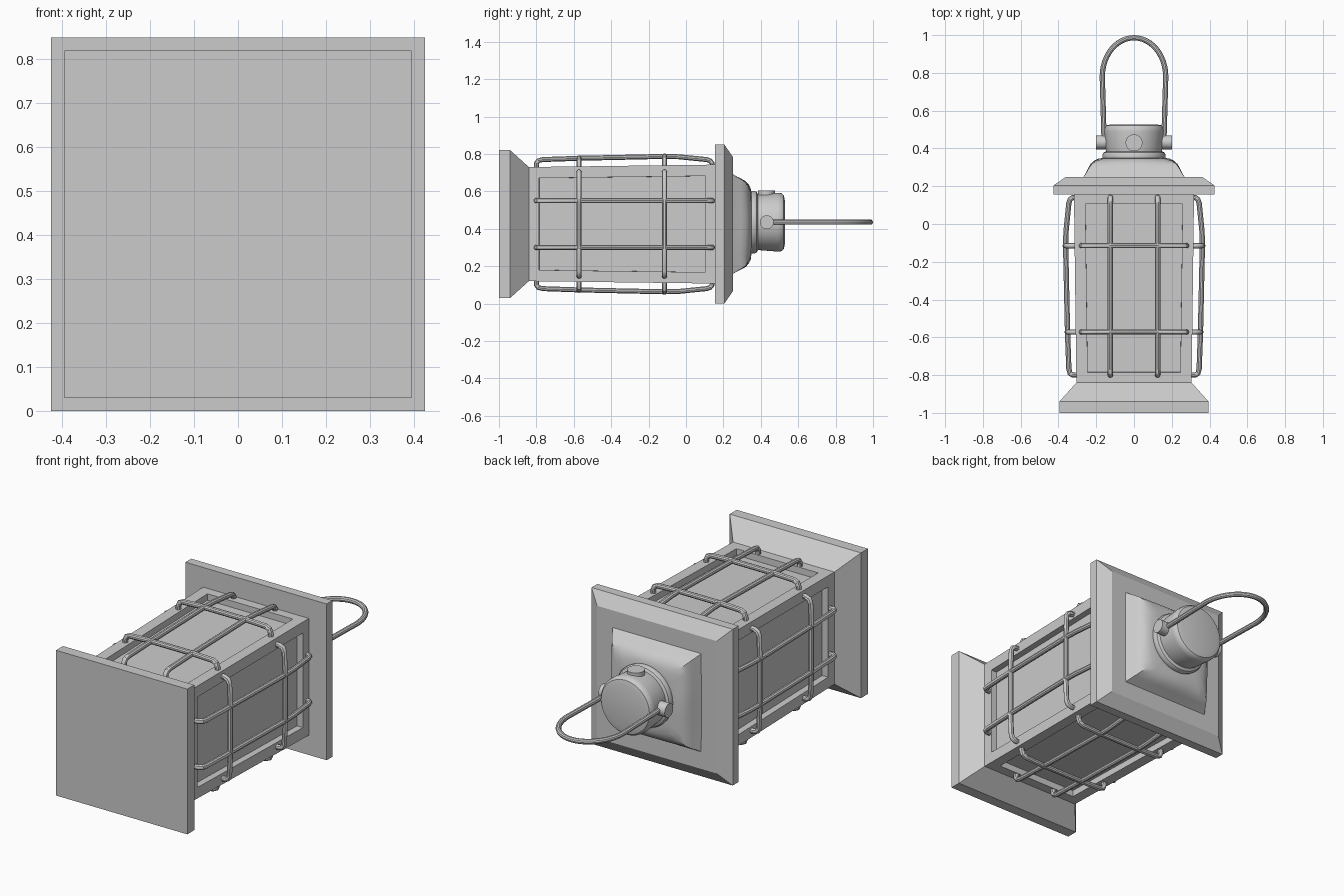
import bpy, bmesh, math
from mathutils import Matrix, Vector

if "Cube" in bpy.data.objects:
    bpy.data.objects.remove(bpy.data.objects["Cube"], do_unlink=True)

grey = bpy.data.materials.new("lantern grey")
grey.use_nodes = True
grey.diffuse_color = (0.6, 0.6, 0.6, 1)
grey.node_tree.nodes["Principled BSDF"].inputs["Base Color"].default_value = (0.6, 0.6, 0.6, 1)

# The lantern is modelled upright, then laid on its back: local z -> y, local -y -> z
LAY = Matrix.Translation((0, 0, 0.425)) @ Matrix.Rotation(-math.pi / 2, 4, 'X')


def finish(obj, smooth):
    obj.data.materials.clear()
    obj.data.materials.append(grey)
    bpy.ops.object.select_all(action='DESELECT')
    obj.select_set(True)
    bpy.context.view_layer.objects.active = obj
    if smooth:
        bpy.ops.object.shade_smooth_by_angle(angle=math.radians(35))
    return obj


def add_mesh(name, bm, smooth=False):
    bmesh.ops.recalc_face_normals(bm, faces=bm.faces)
    bm.transform(LAY)
    mesh = bpy.data.meshes.new(name)
    bm.to_mesh(mesh)
    bm.free()
    obj = bpy.data.objects.new(name, mesh)
    bpy.context.collection.objects.link(obj)
    return finish(obj, smooth)


def loft(rings):
    """Capped skin through rings of points."""
    bm = bmesh.new()
    loops = [[bm.verts.new(p) for p in ring] for ring in rings]
    n = len(loops[0])
    for a, b in zip(loops, loops[1:]):
        for i in range(n):
            j = (i + 1) % n
            bm.faces.new((a[i], a[j], b[j], b[i]))
    bm.faces.new(loops[0][::-1])
    bm.faces.new(loops[-1])
    return bm


def square(half, h):
    return [(sx * half, sy * half, h) for sx, sy in ((-1, -1), (1, -1), (1, 1), (-1, 1))]


def rounded(half, h, roundness, n=48):
    """Ring between a square (0) and a circle (1)."""
    pts = []
    for i in range(n):
        a = math.tau * (i + 0.0) / n
        c, s = math.cos(a), math.sin(a)
        r = half * ((1 - roundness) / max(abs(c), abs(s)) + roundness)
        pts.append((c * r, s * r, h))
    return pts


def tube(name, points, radius, turn=0):
    curve = bpy.data.curves.new(name, 'CURVE')
    curve.dimensions = '3D'
    curve.bevel_depth = radius
    curve.bevel_resolution = 3
    curve.use_fill_caps = True
    spline = curve.splines.new('POLY')
    spline.points.add(len(points) - 1)
    place = LAY @ Matrix.Rotation(turn, 4, 'Z')
    for sp, p in zip(spline.points, points):
        sp.co = (*(place @ Vector(p)), 1)
    obj = bpy.data.objects.new(name, curve)
    bpy.context.collection.objects.link(obj)
    bpy.ops.object.select_all(action='DESELECT')
    obj.select_set(True)
    bpy.context.view_layer.objects.active = obj
    bpy.ops.object.convert(target='MESH')
    return finish(bpy.context.object, True)


def peg(name, start, end, radius):
    bm = bmesh.new()
    a, b = Vector(start), Vector(end)
    turn = (b - a).to_track_quat('Z', 'Y').to_matrix().to_4x4()
    bmesh.ops.create_cone(bm, cap_ends=True, segments=24, radius1=radius, radius2=radius,
                          depth=(b - a).length, matrix=Matrix.Translation((a + b) / 2) @ turn)
    return add_mesh(name, bm, True)


# Square base and roof
add_mesh("base", loft([square(0.395, -1), square(0.395, -0.94), square(0.305, -0.84)]))
add_mesh("roof", loft([square(0.425, 0.155), square(0.425, 0.205), square(0.36, 0.25)]))

# Body with a recessed window on each side
bm = loft([square(0.305, -0.845), square(0.318, 0.165)])
bm.normal_update()
sides = [f for f in bm.faces if abs(f.normal.z) < 0.5]
bmesh.ops.recalc_face_normals(bm, faces=bm.faces)
bmesh.ops.inset_individual(bm, faces=sides, thickness=0.06, use_even_offset=True)
bmesh.ops.inset_individual(bm, faces=sides, thickness=0.0005, depth=-0.035)
add_mesh("body", bm)

# Dome flowing from the square roof to the round neck
dome = [(0.27, 0.245, 0), (0.255, 0.27, 0.02), (0.243, 0.295, 0.05), (0.23, 0.318, 0.1),
        (0.212, 0.335, 0.25), (0.19, 0.346, 0.5), (0.16, 0.35, 1)]
add_mesh("dome", loft([rounded(*ring) for ring in dome]), True)

# Neck ring and cap
cap = [(0.155, 0.345), (0.166, 0.35), (0.168, 0.365), (0.162, 0.378), (0.148, 0.385), (0.15, 0.40),
       (0.157, 0.49), (0.155, 0.51), (0.145, 0.522), (0.12, 0.528)]
bm = loft([rounded(r, h, 1) for r, h in cap])
bm.transform(Matrix.Translation((0, -0.01, 0)))
add_mesh("cap", bm, True)
peg("cap_button", (0, -0.13, 0.43), (0, -0.18, 0.43), 0.045)

# Handle and its pivots
for side, x in (("left", 1), ("right", -1)):
    peg(side + "_pivot", (x * 0.13, -0.01, 0.432), (x * 0.2, -0.01, 0.432), 0.037)
arch = [(0.168 * math.cos(math.pi * i / 24), -0.01, 0.78 + 0.206 * math.sin(math.pi * i / 24))
        for i in range(25)]
tube("handle", [(0.158, -0.01, 0.43)] + arch + [(-0.158, -0.01, 0.43)], 0.014)

# Wire guard on all four sides
upright = [(0.30, -0.80), (0.325, -0.80), (0.339, -0.79), (0.345, -0.765), (0.352, -0.57),
           (0.362, -0.115), (0.36, -0.04), (0.345, 0.11), (0.338, 0.13), (0.325, 0.14), (0.30, 0.142)]
for k, side in enumerate(("top", "left", "bottom", "right")):
    turn = k * math.pi / 2
    for x in (-0.125, 0.125):
        tube(side + "_guard_upright", [(x, -d, h) for d, h in upright], 0.014, turn)
    for h, d in ((-0.115, 0.364), (-0.572, 0.354)):
        half = [(0.278, 0.30), (0.278, d - 0.035), (0.27, d - 0.014), (0.25, d - 0.005), (0.125, d)]
        bar = [(-x, -y, h) for x, y in half] + [(x, -y, h) for x, y in reversed(half)]
        tube(side + "_guard_crossbar", bar, 0.014, turn)
